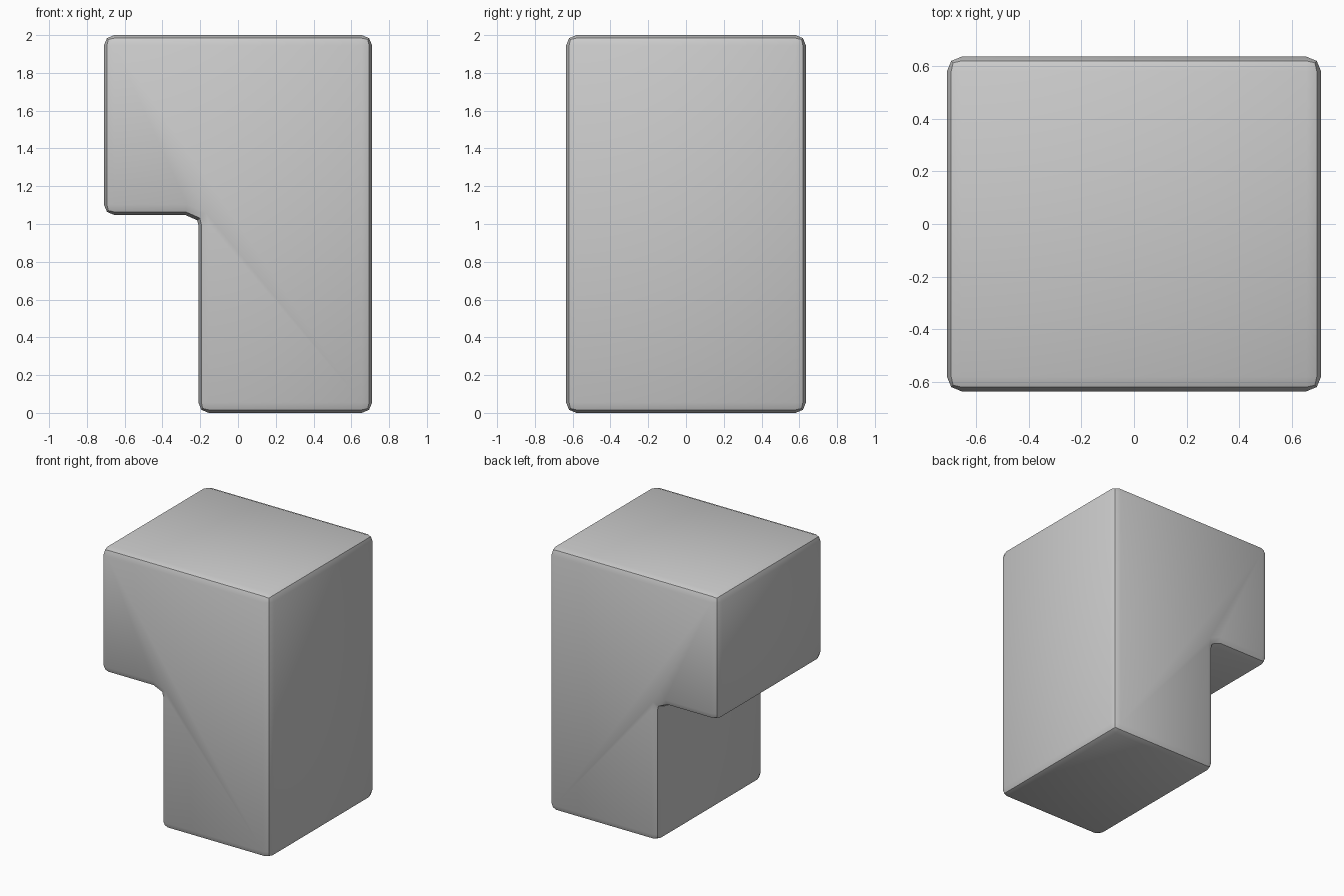
import bpy, bmesh

if "Cube" in bpy.data.objects:
    bpy.data.objects.remove(bpy.data.objects["Cube"])

HALF_DEPTH = 0.635
BEVEL = 0.055

# Side profile (x, z): upper block overhanging to the left, small fillet in the inner corner
PROFILE = [(-0.21, 0), (0.71, 0), (0.71, 2), (-0.71, 2), (-0.71, 1.048),
           (-0.28, 1.048), (-0.216, 1.02), (-0.21, 0.995)]
FILLET = {5, 6, 7}

# Extrude the profile through the depth
bm = bmesh.new()
front = [bm.verts.new((x, -HALF_DEPTH, z)) for x, z in PROFILE]
back = [bm.verts.new((x, HALF_DEPTH, z)) for x, z in PROFILE]
bm.faces.new(front)
bm.faces.new(back[::-1])
n = len(PROFILE)
for i in range(n):
    j = (i + 1) % n
    bm.faces.new((front[j], front[i], back[i], back[j]))
bmesh.ops.recalc_face_normals(bm, faces=bm.faces)

# Round all rims and outer corners, leaving the inner fillet as drawn
skip = {bm.edges.get((front[i], back[i])) for i in FILLET}
edges = [e for e in bm.edges if e not in skip]
bmesh.ops.bevel(bm, geom=edges, offset=BEVEL, offset_type='OFFSET', segments=2,
                profile=0.5, affect='EDGES', clamp_overlap=False)
bmesh.ops.recalc_face_normals(bm, faces=bm.faces)

mesh = bpy.data.meshes.new("overhanging_block")
bm.to_mesh(mesh)
bm.free()
block = bpy.data.objects.new("overhanging_block", mesh)
bpy.context.collection.objects.link(block)

# Smooth shading with the sharp bevel crease kept
bpy.context.view_layer.objects.active = block
block.select_set(True)
bpy.ops.object.shade_smooth_by_angle(angle=0.52)
